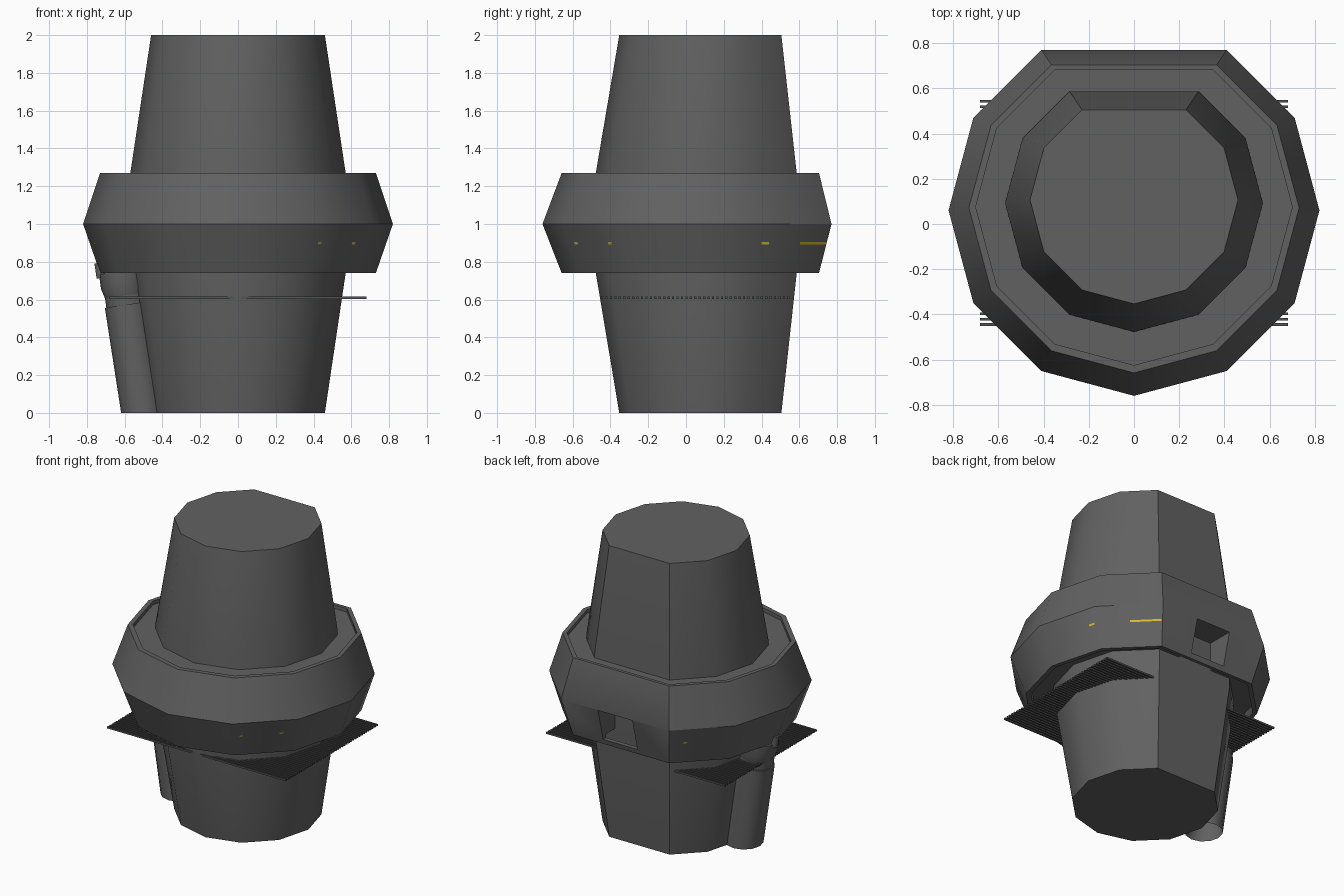
import bpy
import bmesh
from math import cos, sin, pi, radians
from mathutils import Vector, Matrix

cube = bpy.data.objects.get("Cube")
if cube:
    bpy.data.objects.remove(cube)


def material(name, rgb):
    mat = bpy.data.materials.new(name)
    mat.use_nodes = True
    mat.diffuse_color = (*rgb, 1)
    mat.node_tree.nodes["Principled BSDF"].inputs["Base Color"].default_value = (*rgb, 1)
    return mat


GREY = material("hull_grey", (0.12, 0.12, 0.12))
DARK = material("grating_grey", (0.09, 0.09, 0.09))
YELLOW = material("lamp_yellow", (0.75, 0.5, 0.02))


def finish(name, bm, mat, smooth=True):
    if smooth:
        bmesh.ops.recalc_face_normals(bm, faces=bm.faces)
    mesh = bpy.data.meshes.new(name)
    bm.to_mesh(mesh)
    bm.free()
    mesh.materials.append(mat)
    obj = bpy.data.objects.new(name, mesh)
    bpy.context.collection.objects.link(obj)
    if smooth:
        mesh.shade_smooth()
        mesh.set_sharp_from_angle(angle=radians(33))
    return obj


def hull_loop(r, z):
    """Twelve-sided outline with its rear corner cut flat."""
    cy = 0.166 - 0.129 * r
    angles = [k * pi / 6 - pi / 2 for k in range(12) if k != 6]
    return [Vector((r * cos(a), cy + r * sin(a), z)) for a in angles]


def circle_loop(r, z, sides=12):
    return [Vector((r * cos(2 * pi * k / sides), r * sin(2 * pi * k / sides), z))
            for k in range(sides)]


def skin(name, loops, mat, ring=False, caps=True):
    """Join successive loops; a ring closes the last onto the first."""
    bm = bmesh.new()
    rows = [[bm.verts.new(p) for p in loop] for loop in loops]
    pairs = list(zip(rows, rows[1:])) + ([(rows[-1], rows[0])] if ring else [])
    for a, b in pairs:
        for i in range(len(a)):
            j = (i + 1) % len(a)
            bm.faces.new((a[i], a[j], b[j], b[i]))
    if caps and not ring:
        bm.faces.new(rows[0][::-1])
        bm.faces.new(rows[-1])
    return finish(name, bm, mat)


def box(bm, lo, hi):
    lo, hi = Vector(lo), Vector(hi)
    size = hi - lo
    bmesh.ops.create_cube(bm, size=1, matrix=Matrix.Translation((lo + hi) / 2)
                          @ Matrix.Diagonal((*size, 1)))


# Upper and lower towers, joined by a straight core
tower = [(0.46, 0), (0.57, 0.74), (0.57, 1.27), (0.46, 2)]
skin("tower", [hull_loop(r, z) for r, z in tower], GREY)

# Bulging collar with raised lips above and below
collar_profile = [(0.5, 0.8), (0.70, 0.8), (0.70, 0.74), (0.73, 0.74), (0.82, 1.0),
                  (0.73, 1.27), (0.70, 1.27), (0.70, 1.245), (0.5, 1.245)]
collar = skin("collar", [hull_loop(r, z) for r, z in collar_profile], GREY, ring=True)

# Rear hatch opening cut into the collar
bm = bmesh.new()
box(bm, (-0.13, 0.4, 0.775), (0.13, 1.0, 0.995))
cutter = finish("hatch_cutter", bm, GREY, smooth=False)
cutter.hide_render = True
cut = collar.modifiers.new("hatch", "BOOLEAN")
cut.operation = "DIFFERENCE"
cut.solver = "EXACT"
cut.object = cutter
bpy.context.view_layer.objects.active = collar
bpy.ops.object.modifier_apply(modifier=cut.name)
bpy.data.objects.remove(cutter)

# Flat grating of parallel bars below the collar
bm = bmesh.new()
bars, front, back = 43, -0.45, 0.56
pitch = (back - front) / bars
for k in range(bars):
    y = front + k * pitch
    box(bm, (-0.68, y, 0.603), (0.68, y + pitch * 0.5, 0.615))
finish("grating", bm, DARK, smooth=False)

# Leaning side pipe with an open foot, a neck and a flared head
lean = Matrix.Translation((-0.5, 0.08, 0)) @ Matrix.Rotation(-0.149, 4, "Y")


def lean_part(name, profile, offset=0, caps=True):
    loops = [[lean @ (p + Vector((offset, 0, 0))) for p in circle_loop(r, h)]
             for r, h in profile]
    for p in loops[0]:
        if profile[0][1] == 0:
            p.z = 0
    skin(name, loops, GREY, caps=caps)


lean_part("side_pipe", [(0.12, 0), (0.12, 0.58), (0.09, 0.58)], caps=False)
lean_part("pipe_neck", [(0.112, 0.575), (0.112, 0.63)])
lean_part("pipe_head", [(0.112, 0.63), (0.125, 0.68), (0.125, 0.76)])
lean_part("pipe_knob", [(0.025, 0.74), (0.025, 0.82)], offset=-0.115)

# Thin lamp strips around the lower slope of the collar
lamps = [(1, 0.1, 0.16), (1, 0.72, 0.78), (3, 0.85, 0.95), (4, 0.5, 0.98),
         (6, 0.22, 0.28), (8, 0.25, 0.35)]
bm = bmesh.new()
for side, start, end in lamps:
    corners = []
    for s, z in ((start, 0.892), (end, 0.892), (end, 0.904), (start, 0.904)):
        loop = hull_loop(0.735 + 0.09 * (z - 0.74) / 0.26, z)
        corners.append(bm.verts.new(loop[side].lerp(loop[side + 1], s)))
    bm.faces.new(corners)
finish("lamp_strips", bm, YELLOW, smooth=False)
